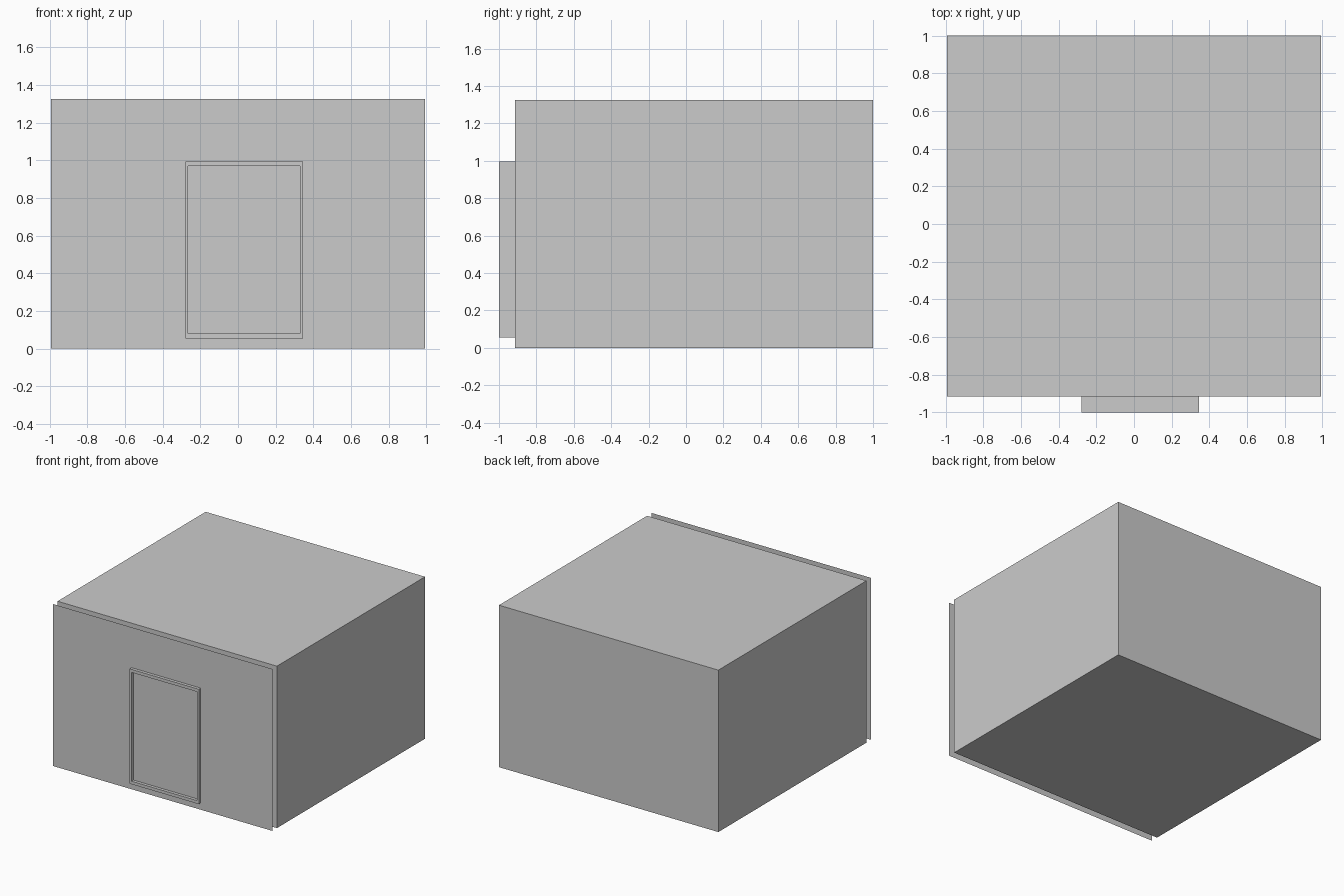
import bpy, bmesh

if "Cube" in bpy.data.objects:
    bpy.data.objects.remove(bpy.data.objects["Cube"])

W, H = 0.993, 1.325            # half width and height of the building
Y_BODY, Y_WALL, Y_FRONT = -0.915, -0.975, -1.0


def finish(name, bm):
    mesh = bpy.data.meshes.new(name)
    bm.to_mesh(mesh)
    bm.free()
    ob = bpy.data.objects.new(name, mesh)
    bpy.context.collection.objects.link(ob)
    return ob


def rect(bm, x0, x1, z0, z1, y):
    return [bm.verts.new((x, y, z)) for x, z in
            ((x0, z0), (x1, z0), (x1, z1), (x0, z1))]


# Main body: closed box
bm = bmesh.new()
bmesh.ops.create_cube(bm, size=1)
for v in bm.verts:
    v.co.x *= 2 * W
    v.co.y = 1.0 if v.co.y > 0 else Y_BODY
    v.co.z = H if v.co.z > 0 else 0.0
finish("building_body", bm)

# Thin facade sheet standing just off the body
bm = bmesh.new()
bm.faces.new(rect(bm, -W, W, 0, H, Y_WALL))
finish("front_wall", bm)

# Door frame: rectangular ring, the wall shows as the recessed door
bm = bmesh.new()
outer, inner = (-0.28, 0.345, 0.055, 0.995), (-0.265, 0.33, 0.08, 0.97)
loops = [rect(bm, *outer, Y_BODY), rect(bm, *outer, Y_FRONT),
         rect(bm, *inner, Y_FRONT), rect(bm, *inner, Y_BODY)]
for a, b in zip(loops, loops[1:] + loops[:1]):
    for i in range(4):
        j = (i + 1) % 4
        bm.faces.new((a[i], a[j], b[j], b[i]))
bmesh.ops.recalc_face_normals(bm, faces=bm.faces)
finish("door_frame", bm)
